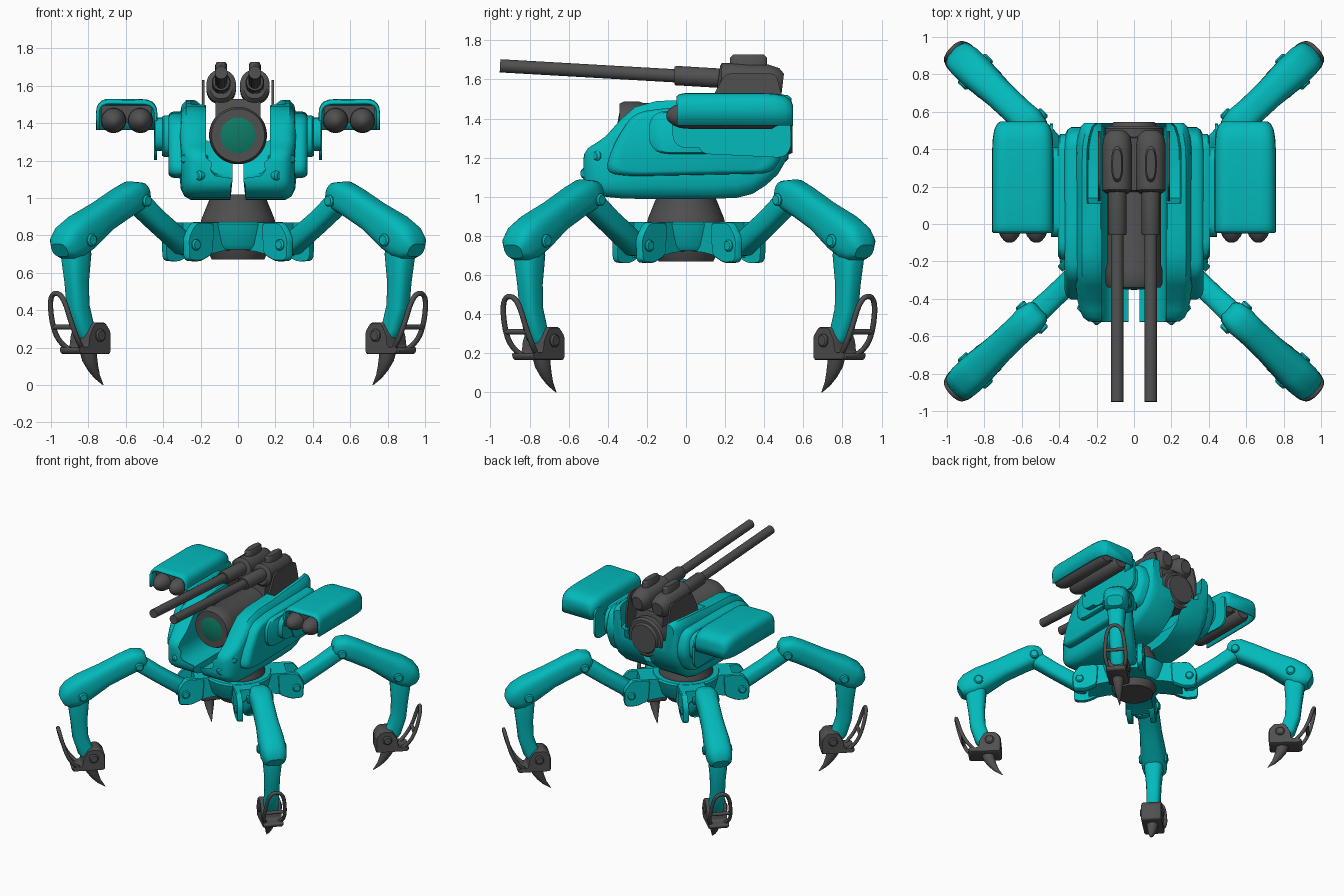
import bpy, bmesh, math
from mathutils import Vector as V


def material(name, col):
    m = bpy.data.materials.new(name)
    m.diffuse_color = (*col, 1)
    return m


TEAL = material("teal armour", (0.001, 0.49, 0.5))
GREY = material("gunmetal grey", (0.08, 0.08, 0.082))
GREEN = material("green lens", (0.004, 0.2, 0.125))
LEGS = [(-43.3, "front_right"), (223.3, "front_left"), (43.3, "back_right"), (136.7, "back_left")]
X, Y, Z = V((1, 0, 0)), V((0, 1, 0)), V((0, 0, 1))


def place(name, data, mat, mode):
    """mode: None = single, 'm' = mirrored left/right, 'leg' = four copies, 'legm' = four with both cheeks"""
    data.materials.append(mat)
    spots = LEGS if mode in ("leg", "legm") else [(0, "")]
    for ang, label in spots:
        o = bpy.data.objects.new((label + "_" + name) if label else name, data)
        bpy.context.collection.objects.link(o)
        if label:
            o.rotation_euler.z = math.radians(ang)
            o.location.y = 0.015
        if mode in ("m", "legm"):
            md = o.modifiers.new("mirror", "MIRROR")
            md.use_axis = (mode == "m", mode == "legm", False)
            md.use_mirror_merge = False
    return o


def loft(name, rings, mat, mode=None, closed=True):
    bm = bmesh.new()
    vs = [[bm.verts.new(p) for p in r] for r in rings]
    n = len(rings[0])
    for a, b in zip(vs, vs[1:]):
        for i in range(n if closed else n - 1):
            j = (i + 1) % n
            bm.faces.new((a[i], a[j], b[j], b[i]))
    bm.faces.new(vs[-1])
    if closed:
        bm.faces.new(vs[0])
    bmesh.ops.recalc_face_normals(bm, faces=bm.faces)
    me = bpy.data.meshes.new(name)
    bm.to_mesh(me)
    bm.free()
    for p in me.polygons:
        p.use_smooth = True
    me.set_sharp_from_angle(angle=math.radians(38))
    return place(name, me, mat, mode)


def fillet(pts, r, closed=True):
    """Round every corner of an outline with radius-like distance r"""
    pts, out = [V(p) for p in pts], []
    for i, p in enumerate(pts):
        if r == 0 or (not closed and i in (0, len(pts) - 1)):
            out.append(p)
            continue
        da, db = pts[i - 1] - p, pts[(i + 1) % len(pts)] - p
        a, b = p + da * min(.48, r / da.length), p + db * min(.48, r / db.length)
        out += [a.lerp(p, t).lerp(p.lerp(b, t), t) for t in (0, .2, .4, .6, .8, 1)]
    return out


def slab(name, prof, layers, axis, mat, mode=None, r=.03):
    """Outline extruded along x or y through layers of (offset, outline scale)"""
    pts = fillet(prof, r)
    c = sum(pts, V((0, 0))) / len(pts)
    rings = []
    for off, s in layers:
        q = [c + (p - c) * s for p in pts]
        rings.append([V((off, p.x, p.y)) if axis == "x" else V((p.x, off, p.y)) for p in q])
    return loft(name, rings, mat, mode)


def sweep(name, st, side, mat, mode=None, n=24, e=1.0):
    """Stations of (position, half width along side, half height); e < 1 squares the section"""
    P = [V(s[0]) for s in st]
    rings = []
    for i, (p, (_, w, h)) in enumerate(zip(P, st)):
        t = (P[min(i + 1, len(P) - 1)] - P[max(i - 1, 0)]).normalized()
        up = side.cross(t)
        ring = []
        for k in range(n):
            a = 2 * math.pi * (k + 0.5) / n
            ca, sa = math.cos(a), math.sin(a)
            ring.append(p + side * w * math.copysign(abs(ca) ** e, ca) + up * h * math.copysign(abs(sa) ** e, sa))
        rings.append(ring)
    return loft(name, rings, mat, mode)


def limb(name, st, mat, e=0.7):
    sweep(name, [((r, 0, z), w, h) for r, z, h, w in st], Y, mat, "leg", 24, e)


# ---- legs, drawn along local +x ----
limb("leg_arm", [(.36, .73, .04, .05), (.40, .75, .06, .062), (.6, .88, .058, .06), (.74, .98, .06, .065), (.8, 1.02, .04, .06)], TEAL)
limb("thigh", [(.69, 1.03, .03, .05), (.71, 1.025, .06, .07), (.77, 1.01, .083, .085), (.85, .975, .085, .08),
               (1.0, .9, .085, .082), (1.15, .815, .103, .095), (1.235, .765, .1, .095), (1.285, .735, .075, .085),
               (1.31, .72, .04, .06)], TEAL)
limb("shin", [(1.19, .8, .06, .06), (1.19, .7, .078, .07), (1.185, .55, .062, .056), (1.175, .42, .058, .053),
              (1.14, .31, .058, .053), (1.09, .24, .05, .053), (1.07, .2, .04, .05)], TEAL)
limb("claw", [(1.1, .19, .05, .045), (1.09, .14, .042, .04), (1.065, .09, .03, .03), (1.035, .045, .017, .017),
              (.99, 0.0, .002, .002)], GREY, 1)
slab("foot_block", [(1.0, .165), (1.0, .29), (1.04, .335), (1.12, .335), (1.16, .27), (1.17, .2), (1.25, .2), (1.24, .165)],
     [(-.075, .94), (-.065, 1), (.065, 1), (.075, .94)], "y", GREY, "leg", .02)
slab("hip_cheek", [(.27, .87), (.41, .87), (.465, .79), (.46, .665), (.37, .66), (.28, .7)],
     [(.066, 1), (.098, 1), (.106, .94)], "y", TEAL, "legm", .03)
slab("hub_arm", [(.05, .87), (.34, .87), (.35, .69), (.22, .715), (.05, .73)], [(-.1, 1), (.1, 1)], "y", TEAL, "leg", 0)
for nm, r, z, rad, w, m in [("hip_bolt", .41, .75, .03, .12, TEAL), ("knee_bolt", .75, .985, .032, .098, TEAL),
                            ("lower_knee_bolt", 1.165, .775, .034, .108, TEAL), ("ankle_bolt", 1.085, .265, .034, .09, GREY)]:
    sweep(nm, [((r, -w, z), rad * .75, rad * .75), ((r, .008 - w, z), rad, rad), ((r, w - .008, z), rad, rad),
               ((r, w, z), rad * .75, rad * .75)], X, m, "leg", 16)

# ---- looped ankle guards ----
half = [(1.18, .05, .18), (1.25, .078, .24), (1.295, .075, .33), (1.325, .06, .44), (1.337, .028, .49)]
loop = half + [(x, -y, z) for x, y, z in reversed(half)]
cu = bpy.data.curves.new("ankle_guard", "CURVE")
cu.dimensions = "3D"
cu.bevel_depth = .014
cu.bevel_resolution = 2
for pts, cyc in ((fillet(loop, .06), True), ([(1.285, -.072, .31), (1.285, 0, .31), (1.285, .072, .31)], False)):
    sp = cu.splines.new("POLY")
    sp.points.add(len(pts) - 1)
    for q, p in zip(sp.points, pts):
        q.co = (*p, 1)
    sp.use_cyclic_u = cyc
place("ankle_guard", cu, GREY, "leg")

# ---- hub and neck ----
sweep("hub", [((0, 0, .725), .2, .2), ((0, 0, .75), .22, .22), ((0, 0, .86), .25, .25), ((0, 0, .872), .24, .24)], X, TEAL, n=40)
sweep("neck", [((0, 0, .67), .14, .14), ((0, 0, .73), .17, .17), ((0, 0, .87), .2, .2), ((0, 0, .89), .195, .195),
               ((0, 0, 1.0), .15, .15), ((0, 0, 1.02), .15, .15)], X, GREY, n=40)

# ---- hull halves: L-shaped sections (y, bottom z, top z, outer x, inner ledge z) ----
rings = []
for y, zb, zt, xo, zi in [(-.525, 1.1, 1.19, .21, 9), (-.52, 1.07, 1.22, .245, 9), (-.5, 1.04, 1.25, .272, 9),
                          (-.46, 1.015, 1.275, .29, 9), (-.41, 1.0, 1.31, .302, 9), (-.33, .992, 1.4, .31, 9),
                          (-.26, .99, 1.46, .312, 9), (-.15, .99, 1.49, .312, 9), (0, .99, 1.495, .312, 9),
                          (.11, .99, 1.5, .312, 9), (.14, .99, 1.505, .312, 1.38), (.26, .995, 1.515, .312, 1.36),
                          (.34, 1.015, 1.52, .312, 1.36), (.41, 1.06, 1.525, .31, 1.36), (.47, 1.115, 1.525, .3, 1.36),
                          (.52, 1.2, 1.52, .285, 1.36), (.54, 1.28, 1.505, .265, 1.37)]:
    ledge, h = min(zt, zi), zt - zb
    inside = [(.03, 1.09), (.08, 1.095), (.125, 1.12), (.16, 1.165), (.17, 1.22)]
    inside = [(x, min(max(z, zb + .006 * k + .006), zt - .01)) for k, (x, z) in enumerate(inside)]
    sec = [(.04, zb), *inside, (.17, ledge - .008), (.18, ledge), (xo - .07, ledge), (xo - .06, zt), (xo - .035, zt),
           (xo - .01, zt - .06 * h), (xo, zt - .16 * h), (xo, zb + .25 * h), (xo - .006, zb + .13 * h),
           (xo - .025, zb + .04 * h), (xo - .06, zb)]
    rings.append([V((x, y, z)) for x, z in sec])
loft("hull_half", rings, TEAL, "m")

# ---- hull side parts ----
slab("side_panel", [(-.42, 1.125), (-.37, 1.27), (-.27, 1.43), (-.1, 1.455), (.48, 1.465), (.53, 1.3), (.45, 1.12), (-.3, 1.105)],
     [(.27, 1), (.335, 1), (.355, .975), (.367, .93), (.372, .87)], "x", TEAL, "m", .07)
slab("pod_mount_plate", [(-.19, 1.22), (-.19, 1.44), (.48, 1.44), (.48, 1.22)], [(.36, 1), (.395, 1), (.405, .95)], "x", TEAL, "m", .1)
slab("pod_mount", [(-.07, 1.25), (-.07, 1.43), (.41, 1.43), (.41, 1.25)], [(.39, 1), (.445, 1)], "x", TEAL, "m", .08)
for k, (x, y, z) in enumerate([(.272, -.445, 1.21), (.2, -.505, 1.12)]):
    sweep("hull_bolt_%d" % (k + 1), [((x - .03, y + .02, z), .028, .028), ((x + .012, y - .014, z), .028, .028),
          ((x + .02, y - .022, z), .018, .018)], Z, TEAL, "m", 16)

# ---- central eye drum with lens ----
c = 1.335
sweep("eye_drum", [((0, -.30, c), .09, .09), ((0, -.325, c), .112, .112), ((0, -.34, c), .118, .118), ((0, -.34, c), .142, .142),
                   ((0, -.32, c), .152, .152), ((0, -.24, c), .152, .152), ((0, -.22, c), .146, .146), ((0, .44, c), .146, .146)],
      X, GREY, n=40)
sweep("eye_lens", [((0, -.28, c), .11, .11), ((0, -.335, c), .11, .11), ((0, -.343, c), .085, .085),
                   ((0, -.349, c), .05, .05), ((0, -.352, c), .01, .01)], X, GREEN, n=40)
sweep("rear_drum_cap", [((0, .4, c), .155, .155), ((0, .51, c), .155, .155), ((0, .525, c), .14, .14), ((0, .525, c), .12, .12),
                        ((0, .545, c), .11, .11)], X, GREY, n=40)

# ---- twin guns and their cradle ----
slab("gun_bracket", [(.1, 1.25), (.13, 1.5), (.2, 1.63), (.46, 1.63), (.495, 1.5), (.5, 1.25)], [(.178, 1), (.192, 1)], "x", GREY, "m", .03)
slab("gun_cradle", [(.16, 1.4), (.18, 1.53), (.46, 1.53), (.48, 1.4)], [(-.12, 1), (.12, 1)], "x", GREY, None, 0)
g = .09
sweep("gun_housing", [((g, .165, 1.6), .06, .07), ((g, .18, 1.598), .08, .088), ((g, .42, 1.588), .08, .088),
                      ((g, .47, 1.583), .07, .075), ((g, .495, 1.58), .045, .05)], X, GREY, "m", 28, .9)
sweep("gun_sleeve", [((g, -.06, 1.62), .045, .045), ((g, -.05, 1.62), .05, .05), ((g, .2, 1.605), .05, .05)], X, GREY, "m")
sweep("gun_barrel", [((g, -.9, 1.667), .018, .018), ((g, -.95, 1.67), .022, .022), ((g, -.951, 1.67), .034, .034),
                     ((g, -.04, 1.618), .034, .034)], X, GREY, "m")
sweep("gun_hatch", [((g, .32, 1.64), .032, .095), ((g, .32, 1.712), .032, .095), ((g, .32, 1.727), .024, .08)], X, GREY, "m", 24, .8)

# ---- missile pods ----
arch = fillet([(.75, 1.365), (.752, 1.525), (.6, 1.52), (.438, 1.52), (.44, 1.365)], .07, False)
rows = []
for y, sx, sz in [(-.045, .99, .9), (-.03, 1, .97), (.0, 1, 1), (.38, 1, 1), (.45, .98, .98), (.5, .93, .92), (.53, .84, .8), (.54, .76, .65)]:
    rows.append([V((.595 + (p.x - .595) * sx, y, 1.36 + (p.y - 1.36) * sz)) for p in arch])
pod = loft("pod_cover", rows, TEAL, "m", False)
sol = pod.modifiers.new("thickness", "SOLIDIFY")
sol.thickness = .016
sol.offset = 0
slab("pod_skirt", [(-.04, 1.45), (-.04, 1.37), (.03, 1.33), (.08, 1.22), (.5, 1.2), (.54, 1.25), (.53, 1.45)],
     [(.434, 1), (.45, 1)], "x", TEAL, "m", .04)
for k, x in enumerate((.522, .665)):
    sweep("missile_%d" % (k + 1), [((x, -.1, 1.415), .012, .012), ((x, -.09, 1.415), .03, .03), ((x, -.065, 1.415), .05, .05),
                                   ((x, -.03, 1.415), .064, .064), ((x, .02, 1.415), .068, .068), ((x, .44, 1.415), .068, .068),
                                   ((x, .47, 1.415), .05, .05)], X, GREY, "m")
slab("missile_rack", [(.0, 1.4), (.0, 1.495), (.45, 1.495), (.45, 1.4)], [(.46, 1), (.73, 1)], "x", GREY, "m", 0)
